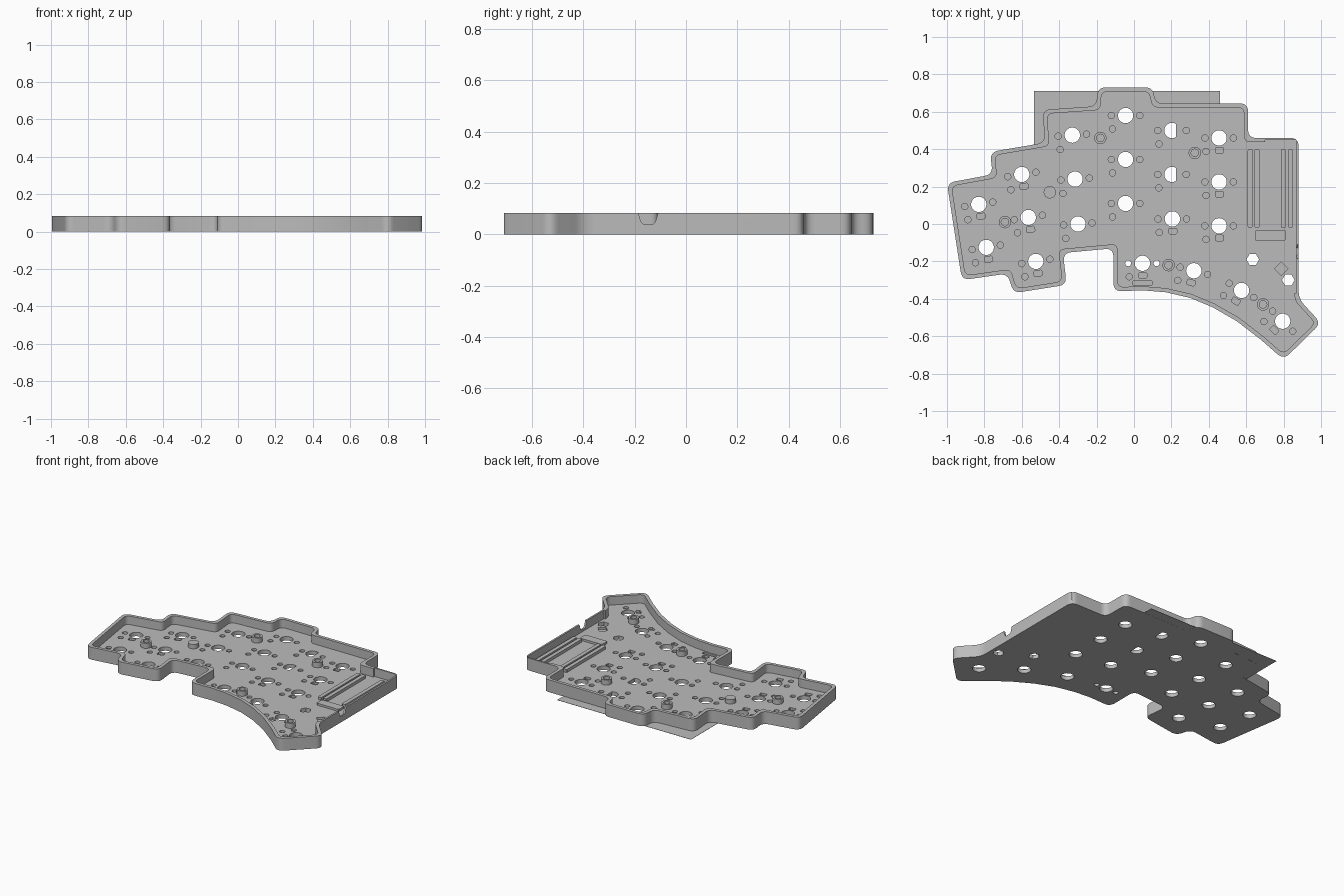
import bpy, bmesh
from math import sin, cos, pi, radians
from mathutils import Vector, Matrix

cube = bpy.data.objects.get("Cube")
if cube:
    bpy.data.objects.remove(cube, do_unlink=True)

grey = bpy.data.materials.new("matte_grey")
grey.use_nodes = True
grey.diffuse_color = (0.5, 0.5, 0.5, 1)
grey.node_tree.nodes["Principled BSDF"].inputs["Base Color"].default_value = (0.5, 0.5, 0.5, 1)

HEIGHT, FLOOR, RECESS = 0.083, 0.026, 0.012


def fillet(points, radius, steps=6):
    """Round every sharp corner of a closed polygon."""
    out, n = [], len(points)
    for i, p in enumerate(points):
        p = Vector(p)
        a, b = Vector(points[i - 1]) - p, Vector(points[(i + 1) % n]) - p
        angle = a.angle(b)
        if angle > radians(155):
            out.append(p)
            continue
        cut = min(radius, a.length * 0.45, b.length * 0.45)
        start, end = p + a.normalized() * cut, p + b.normalized() * cut
        for k in range(steps + 1):
            t = k / steps
            out.append(start * (1 - t) ** 2 + p * 2 * t * (1 - t) + end * t * t)
    return out


def inset(points, dist):
    """Mitred inward offset of a clockwise polygon."""
    out, n = [], len(points)
    for i, p in enumerate(points):
        p = Vector(p)
        d1 = (p - Vector(points[i - 1])).normalized()
        d2 = (Vector(points[(i + 1) % n]) - p).normalized()
        n1, n2 = Vector((d1.y, -d1.x)), Vector((d2.y, -d2.x))
        out.append(p + (n1 + n2) * dist / (1 + n1.dot(n2)))
    return out


def circle(x, y, r, sides=24):
    return [Vector((x + r * cos(2 * pi * k / sides), y + r * sin(2 * pi * k / sides)))
            for k in range(sides)]


def box(x0, x1, y0, y1):
    return [Vector(p) for p in ((x0, y0), (x1, y0), (x1, y1), (x0, y1))]


def prism(bm, points, z0, z1):
    low = [bm.verts.new((p[0], p[1], z0)) for p in points]
    high = [bm.verts.new((p[0], p[1], z1)) for p in points]
    bm.faces.new(low)
    bm.faces.new(high)
    for i in range(len(low)):
        j = (i + 1) % len(low)
        bm.faces.new((low[i], low[j], high[j], high[i]))


def make(name, prisms, matrix=None):
    bm = bmesh.new()
    for points, z0, z1 in prisms:
        prism(bm, points, z0, z1)
    if matrix:
        bm.transform(matrix)
    bmesh.ops.recalc_face_normals(bm, faces=bm.faces)
    mesh = bpy.data.meshes.new(name)
    bm.to_mesh(mesh)
    bm.free()
    mesh.materials.append(grey)
    obj = bpy.data.objects.new(name, mesh)
    bpy.context.collection.objects.link(obj)
    return obj


def activate(obj):
    bpy.ops.object.select_all(action="DESELECT")
    obj.select_set(True)
    bpy.context.view_layer.objects.active = obj


def subtract(obj, cutter):
    cutter.hide_render = True
    mod = obj.modifiers.new("cut", "BOOLEAN")
    mod.operation, mod.solver, mod.object = "DIFFERENCE", "EXACT", cutter
    mod.use_self = True
    activate(obj)
    bpy.ops.object.modifier_apply(modifier=mod.name)
    bpy.data.objects.remove(cutter, do_unlink=True)


# Stepped outline, clockwise from the left corner
outline = [(-1.0, .22), (-.755, .265), (-.77, .385), (-.475, .435), (-.49, .61), (-.2, .63),
           (-.195, .73), (.1, .73), (.115, .645), (.61, .645), (.61, .46), (.88, .46),
           (.88, -.4), (1.0, -.53), (.8, -.725), (.68, -.62), (.55, -.52), (.42, -.445),
           (.3, -.395), (.17, -.365), (.05, -.355), (-.11, -.36), (-.11, -.13), (-.38, -.155),
           (-.36, -.325), (-.645, -.37), (-.675, -.265), (-.92, -.3)]
case = make("case_shell", [(fillet(outline, .045), 0, HEIGHT)])
subtract(case, make("cavity", [(fillet(inset(outline, .022), .035), FLOOR, 0.2)]))
subtract(case, make("tray_clearance", [(box(.7, .868, -.37, .45), FLOOR, 0.2)]))

# Cable notch through the right-hand wall
notch = [(-.19, .1), (-.185, .08), (-.175, .048), (-.165, .04), (-.128, .04), (-.12, .048),
         (-.11, .08), (-.104, .1)]
subtract(case, make("cable_notch", [(notch, .83, .92)],
                    Matrix(((0, 0, 1, 0), (1, 0, 0, 0), (0, 1, 0, 0), (0, 0, 0, 1)))))

# Switch positions: x, y, tilt in degrees
switches = [(-.83, .105, 9), (-.79, -.125, 9), (-.6, .265, 9), (-.565, .035, 9), (-.525, -.2, 9),
            (-.33, .475, 4), (-.315, .24, 4), (-.3, 0, 4),
            (-.045, .58, 0), (-.045, .345, 0), (-.045, .11, 0),
            (.203, .5, 0), (.203, .265, 0), (.205, .027, 0),
            (.455, .46, 0), (.455, .225, 0), (.455, -.01, 0),
            (.045, -.21, 0), (.32, -.25, -15), (.575, -.355, -30), (.795, -.52, -45)]
through, recess = [], []
for x, y, tilt in switches:
    rot = Matrix.Rotation(radians(tilt), 2)

    def place(points):
        return [rot @ p + Vector((x, y)) for p in points]
    hole = circle(0, 0, .041)
    if x == .203:                      # two holes have a flat side
        hole = [p for p in hole if p.x < .023]
    through.append((place(hole), -.1, .1))
    for px, py in ((-.076, 0), (.076, 0), (-.07, -.072)):
        if x == .045 and py == 0:      # small guide holes go right through
            through.append((place(circle(px, py, .016, 16)), -.1, .1))
        else:
            recess.append((place(circle(px, py, .017, 16)), RECESS, .1))
    if x not in (-.33, -.315, -.3, -.045, .203):
        recess.append((place(fillet(box(-.02, .024, -.08, -.05), .008, 3)), RECESS, .1))

# Hexagonal openings, sensor pocket and foot slot
for x, y in ((.635, -.19), (.825, -.3)):
    through.append((circle(x, y, .034, 6), -.1, .1))
recess.append((circle(.787, -.24, .036, 4), RECESS, .1))
recess.append((box(-.005, .095, -.325, -.305), RECESS, .1))
subtract(case, make("through_holes", through))
subtract(case, make("socket_recesses", recess))

# Screw standoffs: a post with a blind bore
for i, (x, y) in enumerate(((-.69, .01), (-.18, .46), (.325, .38), (.185, -.22), (.69, -.43))):
    post = make(f"standoff_{i + 1}", [(circle(x, y, .033, 32), FLOOR - .004, .06)])
    subtract(post, make("bore", [(circle(x, y, .02, 32), FLOOR, .1)]))
make("support_post", [(circle(-.45, .17, .033, 32), FLOOR - .004, .055)])

# Battery tray: paired ribs and an end stop
for i, x in enumerate((.608, .645, .785, .824)):
    make(f"tray_rib_{i + 1}", [(fillet(box(x, x + .026, -.02, .4), .008, 3), FLOOR - .004, .046)])
make("tray_end_stop", [(fillet(box(.647, .812, -.09, -.032), .012, 3), FLOOR - .004, .04)])

# Thin sheet reaching out under the rear edge
make("base_sheet", [([(-.535, .42), (-.535, .712), (.46, .712), (.46, .635), (-.17, .635),
                      (-.46, .59), (-.45, .43)], .0005, .002)])

for obj in bpy.context.collection.objects:
    if obj.type == "MESH" and grey.name in obj.data.materials:
        activate(obj)
        bpy.ops.object.shade_smooth_by_angle(angle=radians(30))
